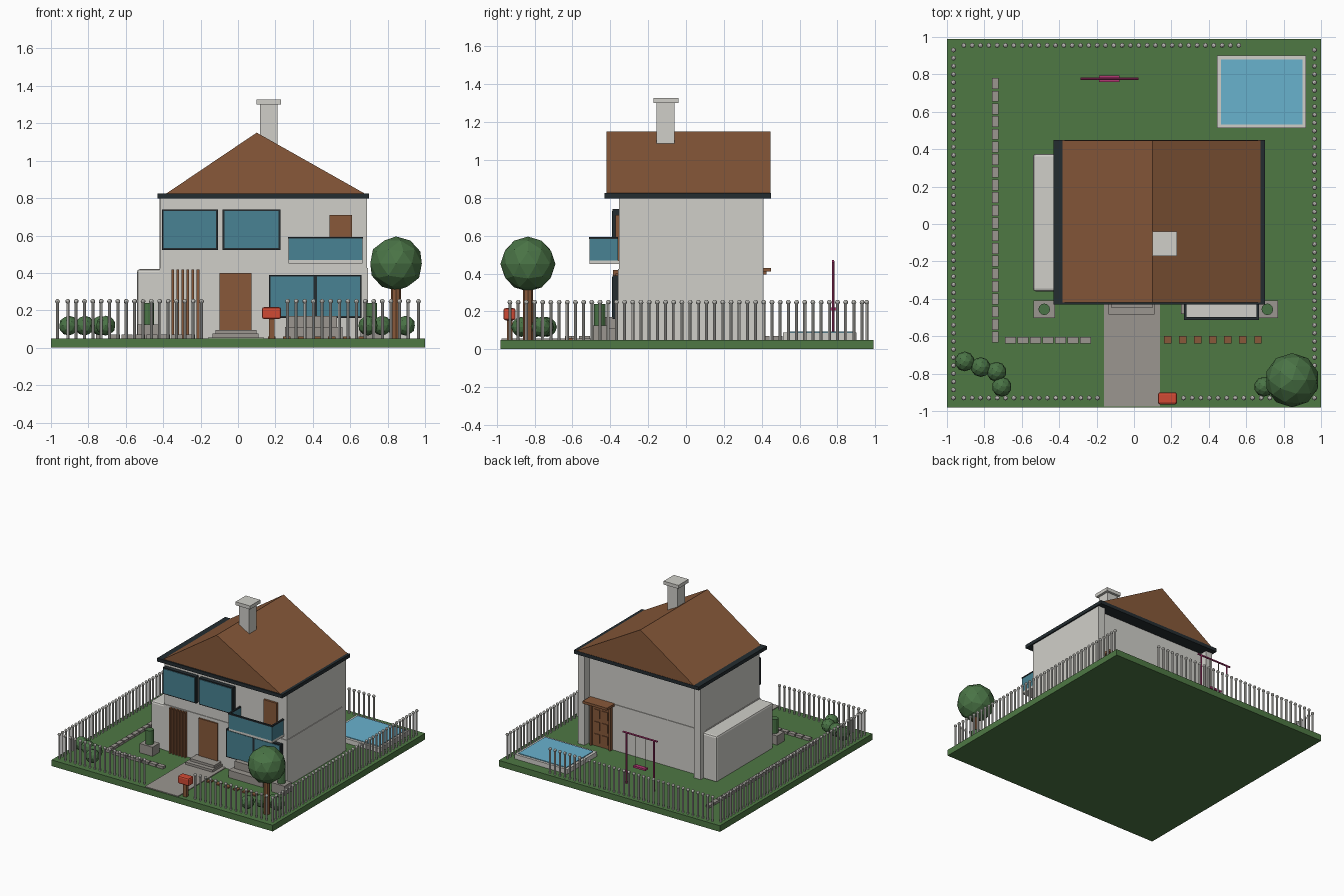
import bpy, bmesh, math
from mathutils import Matrix, Vector


def material(name, r, g, b):
    m = bpy.data.materials.new(name)
    m.diffuse_color = [((c / 255 + 0.055) / 1.055) ** 2.4 for c in (r, g, b)] + [1]
    return m


GRASS = material("grass green", 78, 120, 68)
LEAF = material("leaf green", 74, 116, 70)
BROWN = material("brown", 136, 89, 58)
DARK = material("dark trim", 36, 44, 48)
GLASS = material("teal glass", 72, 130, 147)
WATER = material("pool blue", 105, 178, 206)
STONE = material("stone grey", 155, 150, 144)
WALL = material("wall white", 208, 207, 201)
RED = material("red", 208, 74, 52)
PINK = material("magenta", 178, 56, 116)


def finish(name, bm, mat, bevel=0, segments=2):
    bmesh.ops.recalc_face_normals(bm, faces=bm.faces)
    me = bpy.data.meshes.new(name)
    bm.to_mesh(me)
    bm.free()
    me.materials.append(mat)
    ob = bpy.data.objects.new(name, me)
    bpy.context.collection.objects.link(ob)
    if bevel:
        mod = ob.modifiers.new("bevel", 'BEVEL')
        mod.width, mod.segments = bevel, segments
    return ob


def add_box(bm, x0, x1, y0, y1, z0, z1):
    m = Matrix.Translation(((x0 + x1) / 2, (y0 + y1) / 2, (z0 + z1) / 2))
    bmesh.ops.create_cube(bm, size=1, matrix=m @ Matrix.Diagonal((x1 - x0, y1 - y0, z1 - z0, 1)))


def boxes(name, mat, *dims, bevel=0):
    bm = bmesh.new()
    for d in dims:
        add_box(bm, *d)
    return finish(name, bm, mat, bevel)


def add_rod(bm, a, b, r, sides=8):
    a, b = Vector(a), Vector(b)
    rot = (b - a).to_track_quat('Z', 'Y').to_matrix().to_4x4()
    bmesh.ops.create_cone(bm, cap_ends=True, segments=sides, radius1=r, radius2=r,
                          depth=(b - a).length, matrix=Matrix.Translation((a + b) / 2) @ rot)


def rods(name, mat, r, *pairs, sides=8):
    bm = bmesh.new()
    for a, b in pairs:
        add_rod(bm, a, b, r, sides)
    return finish(name, bm, mat)


def balls(name, mat, r, centres, sub=2):
    bm = bmesh.new()
    for c in centres:
        bmesh.ops.create_icosphere(bm, subdivisions=sub, radius=r, matrix=Matrix.Translation(c))
    return finish(name, bm, mat)


def window(name, x0, x1, z0, z1, panes=1):
    # dark frame with thin glass plates on its front
    boxes(name + "_frame", DARK, (x0, x1, -0.388, -0.35, z0, z1))
    w, t = (x1 - x0) / panes, 0.009
    boxes(name + "_glass", GLASS, *[(x0 + i * w + t, x0 + (i + 1) * w - t, -0.392, -0.384,
                                     z0 + t, z1 - t) for i in range(panes)])


# Ground and path
boxes("lawn", GRASS, (-1, 1, -0.98, 0.99, 0, 0.05))
boxes("path", STONE, (-0.16, 0.14, -0.975, -0.36, 0.04, 0.056))
boxes("edging_stones", STONE,
      *[(-0.76, -0.725, 0.78 - i * 0.0678 - 0.058, 0.78 - i * 0.0678, 0.045, 0.07) for i in range(21)],
      *[(-0.69 + i * 0.067, -0.632 + i * 0.067, -0.64, -0.605, 0.045, 0.07) for i in range(7)])
boxes("stepping_stones", BROWN,
      *[(0.16 + i * 0.0805, 0.20 + i * 0.0805, -0.64, -0.60, 0.045, 0.06) for i in range(7)])

# House walls
boxes("ground_floor", WALL, (-0.42, 0.695, -0.36, 0.355, 0.04, 0.425))
boxes("upper_floor", WALL, (-0.415, 0.69, -0.355, 0.35, 0.425, 0.81))
boxes("corner_columns", WALL, (-0.42, -0.36, 0.34, 0.41, 0.04, 0.81),
      (0.63, 0.69, 0.34, 0.41, 0.04, 0.81))
boxes("side_annex", WALL, (-0.54, -0.40, -0.36, 0.375, 0.04, 0.42), bevel=0.015)

# Roof
boxes("eaves", DARK, (-0.43, 0.70, -0.43, 0.45, 0.797, 0.825))
bm = bmesh.new()
ends = [[bm.verts.new((x, y, z)) for x, z in ((-0.39, 0.82), (0.685, 0.82), (0.10, 1.15))]
        for y in (-0.42, 0.447)]
for e in ends:
    bm.faces.new(e)
for i in range(3):
    j = (i + 1) % 3
    bm.faces.new((ends[0][i], ends[0][j], ends[1][j], ends[1][i]))
finish("roof", bm, BROWN)
boxes("chimney", WALL, (0.118, 0.21, -0.155, -0.06, 1.02, 1.31),
      (0.098, 0.23, -0.172, -0.04, 1.30, 1.328))

# Front openings
window("left_window", -0.407, -0.108, 0.523, 0.74)
window("middle_window", -0.082, 0.226, 0.523, 0.74)
window("patio_window", 0.165, 0.66, 0.16, 0.39, 2)
boxes("front_door", BROWN, (-0.098, 0.073, -0.372, -0.35, 0.09, 0.40))
boxes("balcony_door", BROWN, (0.49, 0.61, -0.372, -0.35, 0.46, 0.71))
boxes("wood_slats", BROWN,
      *[(-0.356 + i * 0.027, -0.342 + i * 0.027, -0.385, -0.355, 0.05, 0.418) for i in range(6)])
boxes("front_steps", STONE, (-0.137, 0.11, -0.485, -0.35, 0.045, 0.075),
      (-0.12, 0.10, -0.45, -0.35, 0.07, 0.095))
boxes("patio_steps", STONE, (0.25, 0.56, -0.48, -0.35, 0.045, 0.11),
      (0.27, 0.53, -0.43, -0.35, 0.10, 0.17))

# Balcony
boxes("balcony_floor", WALL, (0.27, 0.665, -0.51, -0.35, 0.45, 0.47))
boxes("balcony_glass", GLASS, (0.27, 0.665, -0.51, -0.50, 0.468, 0.585),
      (0.27, 0.28, -0.50, -0.36, 0.468, 0.585), (0.655, 0.665, -0.50, -0.36, 0.468, 0.585))
boxes("balcony_rail", DARK, (0.267, 0.668, -0.513, -0.497, 0.583, 0.593),
      (0.267, 0.281, -0.497, -0.36, 0.583, 0.593), (0.654, 0.668, -0.497, -0.36, 0.583, 0.593))

# Back door with panels and canopy
boxes("back_door", BROWN, (0.43, 0.59, 0.34, 0.368, 0.05, 0.38))
boxes("back_door_panels", BROWN,
      *[(x, x + 0.05, 0.36, 0.374, z, z + 0.07) for x in (0.45, 0.52) for z in (0.08, 0.18, 0.28)])
boxes("back_door_frame", BROWN, (0.415, 0.432, 0.34, 0.385, 0.05, 0.41),
      (0.588, 0.605, 0.34, 0.385, 0.05, 0.41))
boxes("back_canopy", BROWN, (0.40, 0.62, 0.34, 0.45, 0.41, 0.43),
      (0.42, 0.44, 0.34, 0.425, 0.395, 0.412), (0.58, 0.60, 0.34, 0.425, 0.395, 0.412))

# Planters beside the house
for side, x in (("left", -0.48), ("right", 0.713)):
    boxes(side + "_planter", STONE, (x - 0.058, x + 0.058, -0.502, -0.41, 0.045, 0.125))
    rods(side + "_shrub", LEAF, 0.031, ((x, -0.456, 0.12), (x, -0.456, 0.24)), sides=12)

# Pool
boxes("pool_rim", WALL, (0.445, 0.92, 0.512, 0.90, 0.045, 0.088))
boxes("pool_water", WATER, (0.466, 0.90, 0.533, 0.88, 0.086, 0.094))

# Swing
rods("swing_frame", PINK, 0.007, ((-0.285, 0.777, 0.465), (0.025, 0.777, 0.465)),
     ((-0.255, 0.777, 0.05), (-0.255, 0.777, 0.465)), ((-0.005, 0.777, 0.05), (-0.005, 0.777, 0.465)))
rods("swing_ropes", STONE, 0.003, *[((x, 0.777, 0.21), (x, 0.777, 0.465)) for x in (-0.175, -0.09)])
boxes("swing_seat", PINK, (-0.188, -0.078, 0.76, 0.794, 0.205, 0.22))

# Mailbox
boxes("mailbox_post", BROWN, (0.165, 0.194, -0.945, -0.917, 0.05, 0.17))
boxes("mailbox", RED, (0.128, 0.23, -0.965, -0.90, 0.153, 0.217), bevel=0.012)

# Tree and bushes
rods("tree_trunk", BROWN, 0.026, ((0.845, -0.835, 0.05), (0.845, -0.835, 0.36)))
balls("tree_crown", LEAF, 0.145, [(0.845, -0.835, 0.45)])
balls("bushes", LEAF, 0.053, [(x, y, 0.118) for x, y in (
    (-0.905, -0.735), (-0.82, -0.765), (-0.735, -0.79), (-0.707, -0.87),
    (0.695, -0.87), (0.77, -0.79), (0.845, -0.75), (0.895, -0.765))])

# Fence pickets with ball tops


def spread(a, b, n):
    return [a + (b - a) * i / (n - 1) for i in range(n)]


spots = [(s * 0.965, y) for s in (-1, 1) for y in spread(-0.93, 0.93, 44)]
spots += [(x, 0.955) for x in spread(-0.91, 0.56, 34)]
spots += [(x, -0.93) for x in spread(-0.91, -0.195, 17) + spread(0.265, 0.91, 15)]
rods("fence_pickets", WALL, 0.008, *[((x, y, 0.045), (x, y, 0.245)) for x, y in spots])
balls("fence_caps", WALL, 0.013, [(x, y, 0.248) for x, y in spots])
